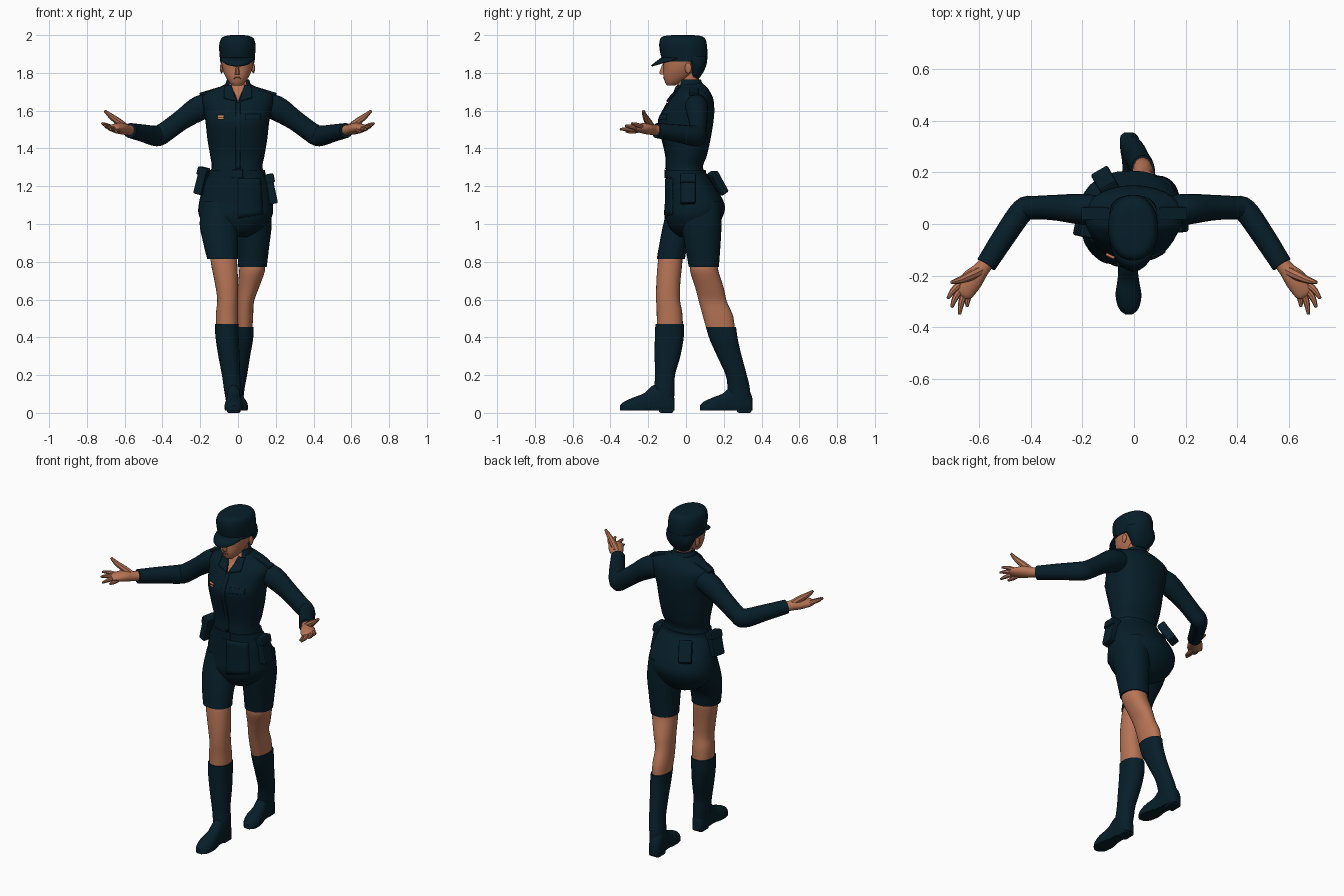
import bpy, bmesh, math
from mathutils import Vector
from mathutils.bvhtree import BVHTree

if "Cube" in bpy.data.objects:
    bpy.data.objects.remove(bpy.data.objects["Cube"])


def material(name, rgb):
    m = bpy.data.materials.new(name)
    m.diffuse_color = (*rgb, 1)
    m.use_nodes = True
    m.node_tree.nodes["Principled BSDF"].inputs["Base Color"].default_value = m.diffuse_color
    return m


NAVY = material("navy cloth", (0.002, 0.013, 0.022))
SKIN = material("skin", (0.47, 0.175, 0.092))
BROWN = material("lip brown", (0.22, 0.075, 0.045))
ORANGE = material("badge orange", (0.6, 0.2, 0.08))


def finish(name, bm, mats, paint=None, angle=40):
    bmesh.ops.recalc_face_normals(bm, faces=bm.faces)
    if paint:
        for f in bm.faces:
            f.material_index = paint(f.calc_center_median())
    me = bpy.data.meshes.new(name)
    bm.to_mesh(me)
    bm.free()
    for m in mats:
        me.materials.append(m)
    ob = bpy.data.objects.new(name, me)
    bpy.context.collection.objects.link(ob)
    bpy.ops.object.select_all(action='DESELECT')
    ob.select_set(True)
    bpy.context.view_layer.objects.active = ob
    bpy.ops.object.shade_smooth_by_angle(angle=math.radians(angle))
    return ob


def smooth_rows(rows, steps):
    """Catmull-Rom interpolation between rows of numbers."""
    out = []
    for i in range(len(rows) - 1):
        p = [rows[max(i - 1, 0)], rows[i], rows[i + 1], rows[min(i + 2, len(rows) - 1)]]
        for s in range(steps):
            t = s / steps
            out.append([0.5 * (2 * b + (c - a) * t + (2 * a - 5 * b + 4 * c - d) * t * t
                               + (3 * b - a - 3 * c + d) * t ** 3) for a, b, c, d in zip(*p)])
    return out + [list(rows[-1])]


def skin_rings(name, rings, mats, paint=None):
    bm = bmesh.new()
    vs = [[bm.verts.new(p) for p in r] for r in rings]
    n = len(vs[0])
    for a, b in zip(vs, vs[1:]):
        for i in range(n):
            bm.faces.new((a[i], a[(i + 1) % n], b[(i + 1) % n], b[i]))
    bm.faces.new(vs[0])
    bm.faces.new(vs[-1])
    return finish(name, bm, mats, paint)


def loft(name, rows, mats, axis='z', n=28, steps=4, power=2.2, floor=None, paint=None):
    """Rows are (x0, x1, a0, a1, h): extents of each ring at height h along the axis."""
    rings = []
    for x0, x1, a0, a1, h in smooth_rows(rows, steps):
        ring = []
        for i in range(n):
            c, s = math.cos(math.tau * i / n), math.sin(math.tau * i / n)
            x = (x0 + x1) / 2 + (x1 - x0) / 2 * math.copysign(abs(c) ** (2 / power), c)
            a = (a0 + a1) / 2 + (a1 - a0) / 2 * math.copysign(abs(s) ** (2 / power), s)
            if floor is not None:
                a = max(a, floor)
            ring.append((x, a, h) if axis == 'z' else (x, h, a))
        rings.append(ring)
    return skin_rings(name, rings, mats, paint)


def tube(name, rows, mats, n=16, steps=4, side=1):
    """Rows are (x, y, z, half width, half height) along a path."""
    rows = smooth_rows([(r[0] * side, *r[1:]) for r in rows], steps)
    pts = [Vector(r[:3]) for r in rows]
    rings = []
    for i, r in enumerate(rows):
        t = (pts[min(i + 1, len(pts) - 1)] - pts[max(i - 1, 0)]).normalized()
        u = t.cross(Vector((0, 0, 1))).normalized()
        v = u.cross(t)
        rings.append([pts[i] + u * r[3] * math.cos(math.tau * k / n)
                      + v * r[4] * math.sin(math.tau * k / n) for k in range(n)])
    return skin_rings(name, rings, mats)


def patch(name, target, corners, mat, lift=0.004, n=8):
    """Thin plate laid on the front of a part; corners are four (x, z) pairs."""
    tree = BVHTree.FromPolygons([v.co for v in target.data.vertices],
                                [p.vertices for p in target.data.polygons])
    a, b, c, d = [Vector(p) for p in corners]
    bm = bmesh.new()
    grid = []
    for i in range(n + 1):
        row = []
        for j in range(n + 1):
            p = a.lerp(b, i / n).lerp(d.lerp(c, i / n), j / n)
            hit = tree.ray_cast(Vector((p.x, -1, p.y)), Vector((0, 1, 0)))[0]
            row.append(bm.verts.new((p.x, (hit.y if hit else 0) - lift, p.y)))
        grid.append(row)
    for i in range(n):
        for j in range(n):
            bm.faces.new((grid[i][j], grid[i + 1][j], grid[i + 1][j + 1], grid[i][j + 1]))
    ob = finish(name, bm, [mat])
    sol = ob.modifiers.new("thickness", 'SOLIDIFY')
    sol.thickness, sol.offset = 0.008, 0


def box(name, loc, size, rot, mat=NAVY, bevel=0.008):
    bpy.ops.mesh.primitive_cube_add(size=1, location=loc, rotation=[math.radians(a) for a in rot])
    ob = bpy.context.object
    ob.name = name
    ob.scale = size
    bpy.ops.object.transform_apply(location=False, rotation=False, scale=True)
    ob.data.materials.append(mat)
    bev = ob.modifiers.new("bevel", 'BEVEL')
    bev.width, bev.segments = bevel, 2


def ball(name, loc, size, mat):
    bpy.ops.mesh.primitive_uv_sphere_add(segments=12, ring_count=8, location=loc)
    ob = bpy.context.object
    ob.name = name
    ob.scale = size
    ob.data.materials.append(mat)
    bpy.ops.object.shade_smooth()


# Jacket body, belt and lower jacket
jacket = loft("jacket", [(-.16, .15, -.105, .115, 1.22), (-.14, .13, -.105, .09, 1.30),
    (-.147, .14, -.105, .11, 1.36), (-.162, .155, -.125, .13, 1.45), (-.172, .165, -.145, .145, 1.54),
    (-.182, .178, -.12, .15, 1.60), (-.192, .19, -.085, .145, 1.66), (-.172, .17, -.055, .13, 1.695),
    (-.10, .10, -.045, .11, 1.725), (-.05, .05, -.025, .08, 1.75)], [NAVY])
loft("belt", [(-.158, .15, -.112, .112, 1.245), (-.15, .142, -.112, .104, 1.285)], [NAVY], steps=1)
hips = loft("hips", [(-.145, .135, -.105, .10, 1.28), (-.18, .165, -.107, .145, 1.21),
    (-.207, .184, -.107, .203, 1.11), (-.205, .18, -.11, .195, 1.04), (-.15, .13, -.08, .15, .97),
    (-.07, .06, -.03, .09, .93)], [NAVY])
patch("jacket_front_flap", hips, [(.0, 1.03), (.13, 1.05), (.12, 1.24), (.0, 1.24)], NAVY, lift=.002)

# Shorts legs, bare legs and boots
loft("right_shorts_leg", [(-.19, -.02, -.09, .11, 1.12), (-.203, .0, -.12, .085, 1.0),
    (-.184, .0, -.14, .015, .90), (-.163, .0, -.155, -.006, .815)], [NAVY])
loft("left_shorts_leg", [(.0, .168, -.05, .185, 1.12), (-.005, .178, -.03, .188, 1.0),
    (.0, .165, -.005, .182, .88), (.0, .152, .015, .174, .772)], [NAVY])
loft("right_leg", [(-.145, -.01, -.143, -.02, .83), (-.143, -.004, -.15, -.02, .79),
    (-.123, .0, -.157, -.03, .69), (-.11, .0, -.158, -.032, .60), (-.116, .0, -.155, -.02, .53),
    (-.115, .0, -.155, -.015, .43)], [SKIN])
loft("left_leg", [(.01, .14, .025, .165, .80), (.006, .142, .022, .172, .75), (.0, .11, .05, .20, .66),
    (-.004, .085, .068, .216, .59), (-.01, .08, .09, .25, .51), (-.008, .075, .115, .26, .42)], [SKIN])
loft("right_boot_shaft", [(-.122, .004, -.162, -.012, .47), (-.119, .004, -.165, -.012, .40),
    (-.104, .008, -.166, -.03, .30), (-.085, .012, -.164, -.058, .20), (-.075, .018, -.168, -.06, .13),
    (-.06, .015, -.17, -.065, .04)], [NAVY])
loft("left_boot_shaft", [(-.014, .082, .105, .265, .455), (-.015, .08, .125, .274, .39),
    (-.02, .064, .165, .295, .30), (-.032, .048, .21, .322, .20), (-.045, .035, .22, .338, .13),
    (-.045, .025, .225, .345, .04)], [NAVY])


def foot(name, heel, length, hx, tx):
    rows = []
    for t, half, top in [(0, .018, .07), (.05, .034, .11), (.2, .04, .15), (.4, .038, .145),
                         (.55, .042, .105), (.75, .05, .082), (.92, .038, .06), (1, .014, .04)]:
        x = hx + (tx - hx) * t
        rows.append((x - half, x + half, -.02, top, heel - length * t))
    loft(name, rows, [NAVY], axis='y', floor=.012)
    box(name + "_heel", (hx, heel - .045, .014), (.066, .075, .028), (0, 0, 0))


foot("right_foot", -.06, .29, -.025, -.02)
foot("left_foot", .353, .28, -.02, .01)

# Arms and hands
for side, label in ((1, "left"), (-1, "right")):
    tube(label + "_sleeve", [(.12, .05, 1.635, .055, .055), (.20, .057, 1.615, .06, .066),
        (.30, .063, 1.55, .05, .054), (.385, .063, 1.488, .045, .053), (.43, .053, 1.466, .046, .055),
        (.50, -.045, 1.48, .044, .047), (.572, -.157, 1.495, .04, .04)], [NAVY], side=side)
    tube(label + "_palm", [(.56, -.135, 1.494, .03, .028), (.59, -.175, 1.499, .031, .028),
        (.625, -.215, 1.506, .042, .03), (.66, -.262, 1.508, .04, .019),
        (.67, -.276, 1.508, .026, .009)], [SKIN], side=side)
    for i, (base, mid, tip) in enumerate([
            ((.675, -.235, 1.512), (.7, -.258, 1.524), (.72, -.288, 1.533)),
            ((.67, -.253, 1.508), (.692, -.287, 1.514), (.705, -.322, 1.52)),
            ((.653, -.258, 1.504), (.668, -.305, 1.502), (.675, -.35, 1.502)),
            ((.632, -.245, 1.499), (.642, -.285, 1.49), (.646, -.32, 1.49))]):
        tube(f"{label}_finger_{i + 1}", [(*base, .014, .014), (*mid, .012, .012), (*tip, .006, .006)],
             [SKIN], n=8, steps=3, side=side)
    tube(label + "_thumb", [(.59, -.18, 1.505, .02, .022), (.632, -.2, 1.54, .019, .02),
        (.672, -.217, 1.57, .014, .015), (.706, -.226, 1.6, .007, .007)], [SKIN], n=8, side=side)
    # Shoulder straps, collar points and ears
    box(label + "_shoulder_strap", (side * .15, .04, 1.703), (.11, .05, .014), (0, side * 17, 0), bevel=.004)
    patch(label + "_collar_point", jacket, [(side * .008, 1.65), (side * .075, 1.668),
          (side * .07, 1.73), (side * .035, 1.735)], NAVY, lift=.01)
    ball(label + "_ear", (side * .084 - .003, .012, 1.825), (.009, .018, .028), SKIN)

# Neck, open collar and front of the jacket
loft("neck", [(-.05, .05, -.05, .075, 1.68), (-.047, .047, -.035, .07, 1.74),
              (-.047, .047, -.03, .065, 1.80)], [SKIN])
loft("collar", [(-.085, .085, -.055, .10, 1.70), (-.07, .07, -.045, .09, 1.735),
                (-.058, .058, -.034, .078, 1.765)], [NAVY, SKIN],
     paint=lambda c: int(c.y < 0 and abs(c.x) < .042))
patch("open_neck", jacket, [(0, 1.645), (0, 1.645), (.035, 1.735), (-.035, 1.735)], SKIN)
patch("button_placket", jacket, [(-.012, 1.29), (.012, 1.29), (.012, 1.64), (-.012, 1.64)], NAVY, lift=.001, n=16)
patch("left_pocket_flap", jacket, [(.04, 1.55), (.12, 1.55), (.12, 1.58), (.04, 1.58)], NAVY, lift=.002)

# Striped chest badge
patch("chest_badge", jacket, [(-.108, 1.553), (-.075, 1.553), (-.075, 1.575), (-.108, 1.575)],
      ORANGE, lift=.005, n=4)
patch("badge_stripe", jacket, [(-.108, 1.562), (-.075, 1.562), (-.075, 1.566), (-.108, 1.566)],
      NAVY, lift=.007, n=4)

# Belt pouches
box("left_pouch", (.173, .01, 1.185), (.045, .08, .16), (0, -12, 0))
box("left_pouch_flap", (.165, .01, 1.24), (.055, .085, .05), (0, -12, 0))
box("right_pouch", (-.193, -.01, 1.225), (.045, .08, .14), (0, 14, -12))
box("right_pouch_flap", (-.183, -.01, 1.278), (.055, .085, .045), (0, 14, -12))
box("back_pouch", (-.11, .163, 1.215), (.075, .05, .13), (32, 0, 30))
box("belt_buckle", (-.004, -.11, 1.265), (.06, .01, .045), (0, 0, 0), bevel=.003)

# Head, hair, cap and face
head = loft("head", [(-.028, .02, -.10, -.06, 1.733), (-.046, .038, -.111, -.02, 1.75),
    (-.066, .058, -.119, .03, 1.78), (-.082, .076, -.119, .06, 1.82), (-.09, .084, -.122, .08, 1.87),
    (-.085, .08, -.11, .08, 1.90)], [SKIN])
loft("hair", [(-.035, .032, .03, .066, 1.77), (-.055, .05, .022, .08, 1.785),
    (-.079, .074, .02, .1, 1.82), (-.092, .086, .0, .111, 1.855), (-.095, .09, -.05, .113, 1.89)], [NAVY])
loft("cap", [(-.094, .088, -.122, .110, 1.86), (-.098, .091, -.135, .113, 1.90),
    (-.100, .093, -.142, .111, 1.945), (-.09, .084, -.136, .102, 1.98), (-.068, .062, -.115, .08, 1.995),
    (-.035, .03, -.07, .04, 2.0)], [NAVY])
loft("nose", [(-.018, .01, -.135, -.10, 1.792), (-.015, .008, -.141, -.10, 1.802),
              (-.01, .003, -.127, -.10, 1.845)], [SKIN], n=10)
patch("lips", head, [(-.022, 1.77), (.014, 1.77), (.01, 1.777), (-.018, 1.777)], BROWN, lift=0, n=4)

# Curved cap peak
bm = bmesh.new()
rows = []
for k in range(13):
    a = math.pi * (k / 12)
    c, s = math.cos(a), math.sin(a)
    rows.append((bm.verts.new((-.004 + .09 * c, -.03 - .10 * s, 1.882)),
                 bm.verts.new((-.004 + .092 * c, -.035 - .15 * s, 1.88 - .04 * s))))
for p, q in zip(rows, rows[1:]):
    bm.faces.new((p[0], q[0], q[1], p[1]))
peak = finish("cap_peak", bm, [NAVY])
peak.modifiers.new("thickness", 'SOLIDIFY').thickness = .008
